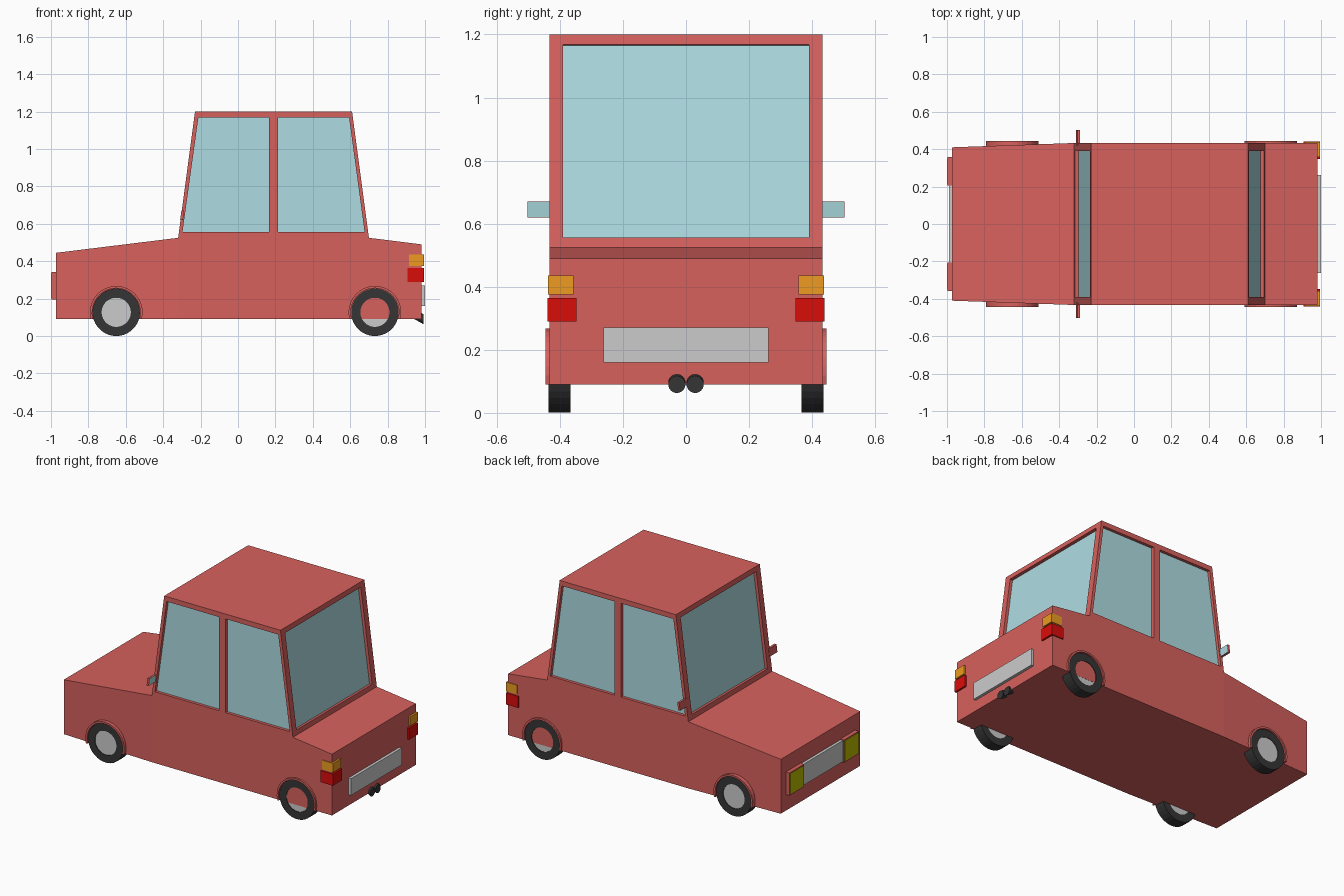
import bpy, bmesh, math
from mathutils import Vector, Matrix

if "Cube" in bpy.data.objects:
    bpy.data.objects.remove(bpy.data.objects["Cube"])


def material(name, rgb):
    m = bpy.data.materials.new(name)
    m.diffuse_color = (*rgb, 1)
    m.use_nodes = True
    m.node_tree.nodes["Principled BSDF"].inputs["Base Color"].default_value = m.diffuse_color
    return m


RED = material("red paint", (0.68, 0.12, 0.11))
GLASS = material("glass", (0.42, 0.72, 0.76))
RUBBER = material("rubber", (0.035, 0.035, 0.035))
AMBER = material("amber", (0.85, 0.33, 0.015))
BRAKE = material("brake red", (0.70, 0.004, 0.003))
YELLOW = material("headlight yellow", (0.5, 0.5, 0.0))


def finish(name, bm, mat=None):
    bmesh.ops.recalc_face_normals(bm, faces=bm.faces[:])
    me = bpy.data.meshes.new(name)
    bm.to_mesh(me)
    bm.free()
    ob = bpy.data.objects.new(name, me)
    bpy.context.collection.objects.link(ob)
    if mat:
        me.materials.append(mat)
    return ob


def add_prism(bm, base, vec):
    """Closed prism: polygon base swept along vec."""
    a = [bm.verts.new(p) for p in base]
    b = [bm.verts.new(Vector(p) + Vector(vec)) for p in base]
    bm.faces.new(a)
    bm.faces.new(b[::-1])
    n = len(a)
    for i in range(n):
        bm.faces.new((a[i], b[i], b[(i + 1) % n], a[(i + 1) % n]))


def prism(name, base, vec, mat=None):
    bm = bmesh.new()
    add_prism(bm, base, vec)
    return finish(name, bm, mat)


def box(name, x, y, z, mat=None):
    base = [(x[0], y[0], z[0]), (x[0], y[1], z[0]), (x[0], y[1], z[1]), (x[0], y[0], z[1])]
    return prism(name, base, (x[1] - x[0], 0, 0), mat)


def circle(r, n, x, y, z, axis):
    pts = []
    for i in range(n):
        t = 2 * math.pi * (i + 0.5) / n
        c, s = r * math.cos(t), r * math.sin(t)
        pts.append((x, y + c, z + s) if axis == "x" else (x + c, y, z + s))
    return pts


# Body: side profile (x, z, half width) with the bonnet tapering to the nose
W = 0.433
profile = [(-0.972, 0.09, 0.41), (-0.32, 0.09, W), (0.982, 0.09, W), (0.982, 0.49, W),
           (0.70, 0.525, W), (0.61, 1.2, W), (-0.23, 1.2, W), (-0.32, 0.525, W),
           (-0.972, 0.445, 0.41)]
bm = bmesh.new()
left = [bm.verts.new((x, -w, z)) for x, z, w in profile]
right = [bm.verts.new((x, w, z)) for x, z, w in profile]
for i in range(9):
    j = (i + 1) % 9
    bm.faces.new((left[i], left[j], right[j], right[i]))
for side in (left, right):
    bm.faces.new([side[i] for i in (0, 1, 7, 8)])
    bm.faces.new(side[1:8])
body = finish("body", bm, RED)

# Windows: outline on the surface plus its outward normal
DEPTH = 0.02
zl, zh = 0.556, 1.168


def slope(x0, x1, z):
    return x0 + (x1 - x0) * (z - 0.525) / 0.675


windows = []
for name, s in (("right", -1), ("left", 1)):
    n = Vector((0, s, 0))
    y = s * W
    windows.append((f"front_{name}_window", [(-0.297, y, zl), (0.167, y, zl), (0.167, y, zh), (-0.212, y, zh)], n))
    windows.append((f"rear_{name}_window", [(0.213, y, zl), (0.677, y, zl), (0.594, y, zh), (0.213, y, zh)], n))
for name, x0, x1, s in (("windscreen", -0.32, -0.23, -1), ("rear_screen", 0.70, 0.61, 1)):
    lo, hi = slope(x0, x1, zl), slope(x0, x1, zh)
    base = [(lo, -0.39, zl), (lo, 0.39, zl), (hi, 0.39, zh), (hi, -0.39, zh)]
    windows.append((name, base, Vector((s * 0.675, 0, 0.09)).normalized()))

# Cut the window recesses, then lay a pane at the bottom of each
cut = bmesh.new()
for name, base, n in windows:
    floor = [Vector(p) - n * DEPTH for p in base]
    add_prism(cut, floor, n * (DEPTH + 0.05))
    prism(name, [p + n * 0.001 for p in floor], -n * 0.006, GLASS)
cutter = finish("window_cutter", cut)
cutter.hide_render = True
mod = body.modifiers.new("recesses", "BOOLEAN")
mod.object = cutter
mod.operation = "DIFFERENCE"
mod.solver = "EXACT"
bpy.context.view_layer.objects.active = body
bpy.ops.object.modifier_apply(modifier="recesses")
bpy.data.objects.remove(cutter)

# Wheels and arch flares
R, ZC = 0.127, 0.127
for end, x in (("front", -0.651), ("rear", 0.732)):
    for name, s in (("right", -1), ("left", 1)):
        bm = bmesh.new()
        rings = [(0.367, R), (0.4365, R), (0.4365, 0.078), (0.425, 0.078), (0.367, 0.078)]
        loops = [[bm.verts.new(p) for p in circle(r, 32, x, s * y, ZC, "y")] for y, r in rings]
        for k in range(5):
            a, b = loops[k], loops[(k + 1) % 5]
            for i in range(32):
                j = (i + 1) % 32
                bm.faces.new((a[i], a[j], b[j], b[i]))
        finish(f"{end}_{name}_tyre", bm, RUBBER)
        prism(f"{end}_{name}_hub", circle(0.0785, 32, x, s * 0.367, ZC, "y"), (0, s * 0.065, 0))

        arc = [math.radians(-15 + 210 * i / 18) for i in range(19)]
        outline = [(x + 0.141 * math.cos(t), s * 0.405, ZC + 0.141 * math.sin(t)) for t in arc]
        outline += [(x + 0.129 * math.cos(t), s * 0.405, ZC + 0.129 * math.sin(t)) for t in reversed(arc)]
        prism(f"{end}_{name}_arch", outline, (0, s * 0.04, 0), RED)

# Paired lights, mirrors and exhausts
for name, s in (("right", -1), ("left", 1)):
    def ys(a, b):
        return sorted((s * a, s * b))
    box(f"{name}_indicator", (0.915, 0.994), ys(0.357, 0.438), (0.375, 0.435), AMBER)
    box(f"{name}_brake_light", (0.905, 0.994), ys(0.347, 0.44), (0.29, 0.365), BRAKE)
    box(f"{name}_headlight_housing", (-0.998, -0.96), ys(0.205, 0.358), (0.195, 0.343), RED)
    box(f"{name}_headlight", (-1.0, -0.99), ys(0.212, 0.351), (0.202, 0.336), YELLOW)
    y0 = s * 0.42
    base = [(-0.309, y0, 0.62), (-0.295, y0, 0.62), (-0.289, y0, 0.67), (-0.303, y0, 0.67)]
    prism(f"{name}_mirror", base, (0, s * 0.082, 0), RED)
    base = [(-0.296, y0, 0.621), (-0.294, y0, 0.621), (-0.288, y0, 0.669), (-0.290, y0, 0.669)]
    prism(f"{name}_mirror_glass", base, (0, s * 0.081, 0), GLASS)
    prism(f"{name}_exhaust", circle(0.027, 20, 0.992, s * 0.029, 0.09, "x"), (-0.09, 0, 0.05), RUBBER)

# Grille and rear plate
box("grille", (-0.99, -0.96), (-0.205, 0.205), (0.2, 0.338))
box("rear_plate", (0.97, 1.0), (-0.262, 0.262), (0.16, 0.27))
